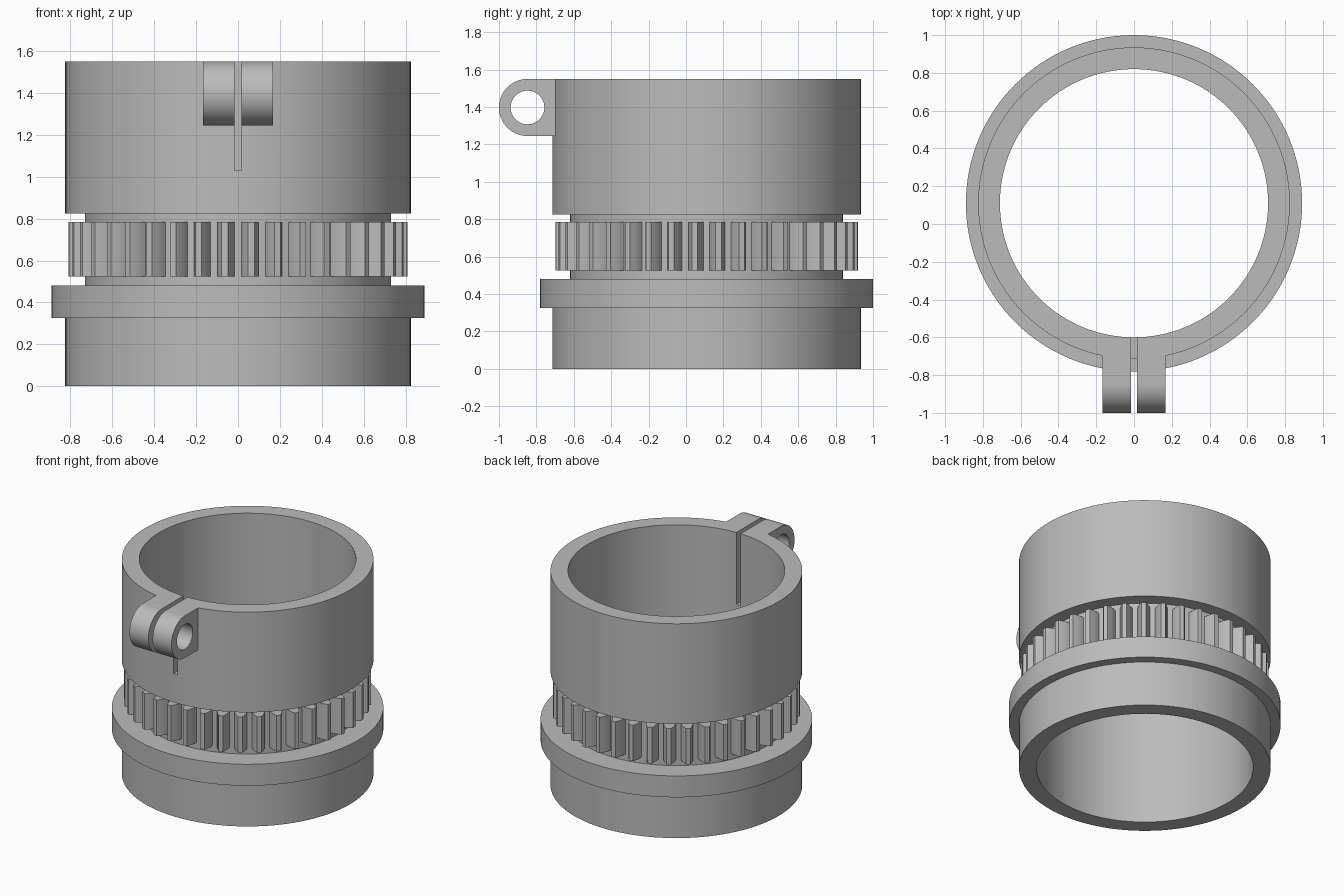
import bpy, bmesh, math
from mathutils import Matrix, Vector

cube = bpy.data.objects.get("Cube")
if cube:
    bpy.data.objects.remove(cube)

AXIS_Y = 0.11      # ring axis, set back to make room for the clamp
TOP = 1.55
SEGMENTS = 128
TEETH = 40

grey = bpy.data.materials.new("plain grey")
grey.use_nodes = True
colour = (0.5, 0.5, 0.5, 1)
grey.diffuse_color = colour
grey.node_tree.nodes["Principled BSDF"].inputs["Base Color"].default_value = colour


def make_object(name, bm):
    bmesh.ops.recalc_face_normals(bm, faces=bm.faces)
    mesh = bpy.data.meshes.new(name)
    bm.to_mesh(mesh)
    bm.free()
    mesh.materials.append(grey)
    obj = bpy.data.objects.new(name, mesh)
    bpy.context.collection.objects.link(obj)
    return obj


def add_prism(bm, outline, offset):
    """Extrude a closed outline of points along offset."""
    face = bm.faces.new([bm.verts.new(p) for p in outline])
    result = bmesh.ops.extrude_face_region(bm, geom=[face], use_keep_orig=True)
    verts = [v for v in result["geom"] if isinstance(v, bmesh.types.BMVert)]
    bmesh.ops.translate(bm, vec=offset, verts=verts)


def prism(name, outline, offset):
    bm = bmesh.new()
    add_prism(bm, outline, offset)
    return make_object(name, bm)


def lathe(name, profile):
    """Sweep a closed (radius, height) profile round the ring axis."""
    bm = bmesh.new()
    rings = []
    for i in range(SEGMENTS):
        a = math.tau * i / SEGMENTS
        rings.append([bm.verts.new((r * math.cos(a), AXIS_Y + r * math.sin(a), z))
                      for r, z in profile])
    n = len(profile)
    for i, ring in enumerate(rings):
        after = rings[(i + 1) % SEGMENTS]
        for j in range(n):
            k = (j + 1) % n
            bm.faces.new((ring[j], after[j], after[k], ring[k]))
    return make_object(name, bm)


def arc(x, y, z, radius, start, end, steps):
    """Points of an arc in the plane facing x."""
    angles = [start + (end - start) * i / steps for i in range(steps + 1)]
    return [(x, y + radius * math.cos(a), z + radius * math.sin(a)) for a in angles]


def activate(obj):
    bpy.ops.object.select_all(action="DESELECT")
    obj.select_set(True)
    bpy.context.view_layer.objects.active = obj


def combine(obj, tool, operation):
    activate(obj)
    mod = obj.modifiers.new(operation, "BOOLEAN")
    mod.operation = operation
    mod.solver = "EXACT"
    mod.object = tool
    bpy.ops.object.modifier_apply(modifier=mod.name)
    bpy.data.objects.remove(tool)


# Hollow sleeve with foot, flange, neck and collar
sleeve = lathe("sleeve", [
    (0.71, 0), (0.825, 0), (0.825, 0.325), (0.89, 0.325), (0.89, 0.48),
    (0.73, 0.48), (0.73, 0.825), (0.825, 0.825), (0.825, TOP), (0.71, TOP)])

# Round-nosed clamp lug, bored across and split by a slot
LUG_Y, LUG_R = -0.8475, 0.1525
lug_z = TOP - LUG_R
nose = arc(-0.168, LUG_Y, lug_z, LUG_R, math.pi / 2, math.pi * 1.5, 32)
outline = [(-0.168, -0.66, TOP)] + nose + [(-0.168, -0.66, TOP - 2 * LUG_R)]
combine(sleeve, prism("clamp_lug", outline, Vector((0.336, 0, 0))), "UNION")

bore = arc(-0.3, LUG_Y, lug_z, 0.09, 0, math.tau, 48)[:-1]
combine(sleeve, prism("bolt_hole", bore, Vector((0.6, 0, 0))), "DIFFERENCE")

slot = [(-0.017, -1.1, 1.03), (0.017, -1.1, 1.03),
        (0.017, -1.1, 1.7), (-0.017, -1.1, 1.7)]
combine(sleeve, prism("clamp_slot", slot, Vector((0, 0.6, 0))), "DIFFERENCE")

# Ring of tapered gear teeth round the neck
half_tooth = [(0.72, 0.042), (0.75, 0.038), (0.78, 0.029), (0.81, 0.015)]
tooth = half_tooth + [(r, -w) for r, w in reversed(half_tooth)]
bm = bmesh.new()
for i in range(TEETH):
    turn = Matrix.Rotation(math.tau * (i + 0.5) / TEETH, 3, "Z")
    points = [turn @ Vector((r, w, 0.525)) + Vector((0, AXIS_Y, 0)) for r, w in tooth]
    add_prism(bm, points, Vector((0, 0, 0.26)))
gear = make_object("gear_teeth", bm)

for obj in (sleeve, gear):
    activate(obj)
    bpy.ops.object.shade_smooth_by_angle(angle=math.radians(25))
